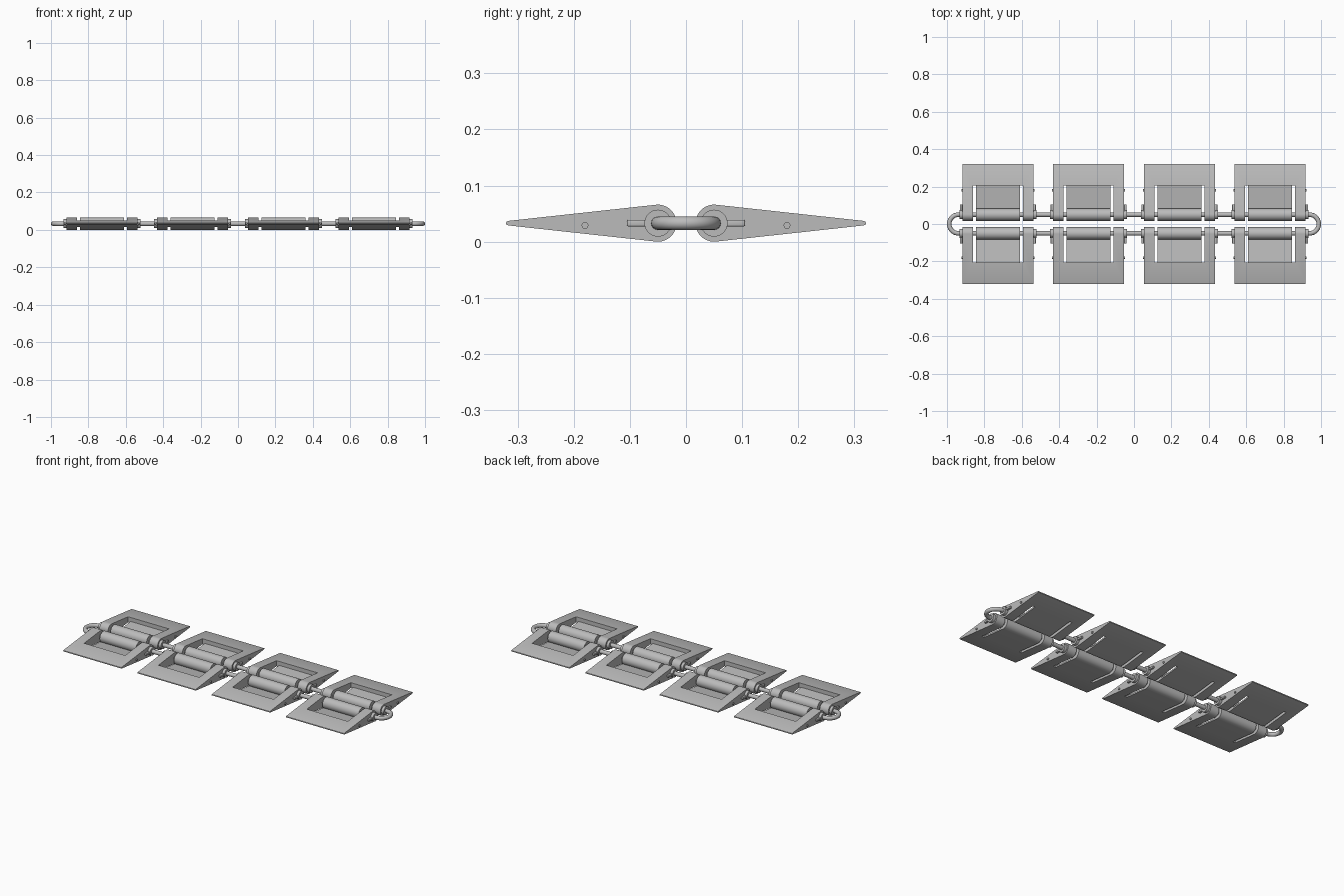
import bpy, bmesh, math
from mathutils import Matrix

if "Cube" in bpy.data.objects:
    bpy.data.objects.remove(bpy.data.objects["Cube"])

GREY = bpy.data.materials.new("plain_grey")
GREY.use_nodes = True
GREY.diffuse_color = (0.5, 0.5, 0.5, 1)
GREY.node_tree.nodes["Principled BSDF"].inputs["Base Color"].default_value = (0.5, 0.5, 0.5, 1)

HUB_Y, HUB_R, MID = 0.05, 0.033, 0.033
HALF, OPEN, FLAP = 0.19, 0.134, 0.118   # half widths of blade, window and flap
WINDOW_Y = 0.205
TIP_Y, TIP_Z = 0.317, 0.004
TANGENT = math.radians(84)


def finish(mesh):
    mesh.materials.clear()
    mesh.materials.append(GREY)
    mesh.polygons.foreach_set("use_smooth", [True] * len(mesh.polygons))
    mesh.set_sharp_from_angle(angle=math.radians(30))
    return mesh


def add(name, mesh, matrix=Matrix()):
    ob = bpy.data.objects.new(name, mesh)
    bpy.context.scene.collection.objects.link(ob)
    ob.matrix_world = matrix
    return ob


def to_mesh(name, bm):
    mesh = bpy.data.meshes.new(name)
    bm.to_mesh(mesh)
    bm.free()
    return finish(mesh)


def prism(name, profile, half):
    """Extrude a (y, z) profile along x, centred on x = 0."""
    bm = bmesh.new()
    face = bm.faces.new([bm.verts.new((-half, y, z)) for y, z in profile])
    new = bmesh.ops.extrude_face_region(bm, geom=[face])["geom"]
    verts = [v for v in new if isinstance(v, bmesh.types.BMVert)]
    bmesh.ops.translate(bm, verts=verts, vec=(2 * half, 0, 0))
    bmesh.ops.recalc_face_normals(bm, faces=bm.faces)
    return to_mesh(name, bm)


def rod_x(name, radius, x0, x1, y, z):
    """Cylinder along x."""
    bm = bmesh.new()
    place = Matrix.Translation(((x0 + x1) / 2, y, z)) @ Matrix.Rotation(math.pi / 2, 4, "Y")
    bmesh.ops.create_cone(bm, cap_ends=True, segments=32, radius1=radius,
                          radius2=radius, depth=x1 - x0, matrix=place)
    return to_mesh(name, bm)


def box(name, size, centre, bevel=0):
    bm = bmesh.new()
    bmesh.ops.create_cube(bm, size=1, matrix=Matrix.Translation(centre) @ Matrix.Diagonal((*size, 1)))
    if bevel:
        bmesh.ops.bevel(bm, geom=bm.edges[:], offset=bevel, segments=3, affect="EDGES", profile=0.5)
    return to_mesh(name, bm)


def hub_arc(start, end, steps=36):
    angles = [start + (end - start) * i / steps for i in range(steps + 1)]
    return [(HUB_Y + HUB_R * math.cos(a), MID + HUB_R * math.sin(a)) for a in angles]


# Blade frame: wedge profile with the window cut out
wedge = hub_arc(TANGENT, 2 * math.pi - TANGENT)
wedge += [(TIP_Y, MID - TIP_Z)]
wedge += [(TIP_Y + TIP_Z * math.cos(a), MID + TIP_Z * math.sin(a)) for a in (-0.8, 0, 0.8)]
wedge += [(TIP_Y, MID + TIP_Z)]
blank = add("blade_blank", prism("blade_blank", wedge, HALF))
cutter = add("window_cutter", box("window_cutter", (2 * OPEN, WINDOW_Y + 0.1, 0.2),
                                  (0, (WINDOW_Y - 0.1) / 2, MID)))
cutter.hide_render = True
cut = blank.modifiers.new("window", "BOOLEAN")
cut.operation, cut.solver, cut.object = "DIFFERENCE", "EXACT", cutter
frame = bpy.data.meshes.new_from_object(blank.evaluated_get(bpy.context.evaluated_depsgraph_get()))
finish(frame)
for helper in (blank, cutter):
    bpy.data.objects.remove(helper)

# Flap: middle hub barrel with a thin floor flush with the underside
low_y = HUB_Y + HUB_R * math.cos(TANGENT)
low_z = MID - HUB_R * math.sin(TANGENT)
end_y = WINDOW_Y + 0.001
end_z = low_z + (MID - TIP_Z - low_z) * (end_y - low_y) / (TIP_Y - low_y)
flap = prism("flap", hub_arc(math.radians(-40), 2 * math.pi - TANGENT)
             + [(end_y, end_z), (end_y, end_z + 0.009)], FLAP)

parts = {"blade_frame": frame, "blade_flap": flap}

# Side fittings: collar, lever stub and stop pin on both ends
for side, s in (("left", 1), ("right", -1)):
    def span(a, b):
        return sorted((s * a, s * b))
    parts[side + "_collar"] = rod_x("collar", 0.024, *span(HALF - 0.01, HALF + 0.016), HUB_Y, MID)
    parts[side + "_stop_pin"] = rod_x("stop_pin", 0.006, *span(HALF - 0.01, HALF + 0.005), 0.18, 0.029)
    parts[side + "_lever"] = box("lever", (0.013, 0.045, 0.012),
                                 (s * (HALF + 0.0065), 0.0825, MID), 0.003)

# Four columns, each with a back and a front blade
for column in range(4):
    x = (column - 1.5) * 0.485
    for row, angle in (("back", 0), ("front", math.pi)):
        place = Matrix.Translation((x, 0, 0)) @ Matrix.Rotation(angle, 4, "Z")
        for part, mesh in parts.items():
            add(f"{row}_{part}_{column + 1}", mesh, place)

# Loop rod: closed track through all hubs
ROD_R, BEND_X = 0.012, 0.938
path = []
for s in (1, -1):
    for i in range(25):
        a = -math.pi / 2 + math.pi * i / 24
        path.append((s * (BEND_X + HUB_Y * math.cos(a)), s * HUB_Y * math.sin(a), MID, 1))
curve = bpy.data.curves.new("loop_path", "CURVE")
curve.dimensions = "3D"
curve.bevel_depth, curve.bevel_resolution = ROD_R, 6
spline = curve.splines.new("POLY")
spline.points.add(len(path) - 1)
for point, co in zip(spline.points, path):
    point.co = co
spline.use_cyclic_u = True
guide = add("loop_path", curve)
loop = bpy.data.meshes.new_from_object(guide.evaluated_get(bpy.context.evaluated_depsgraph_get()))
bpy.data.objects.remove(guide)
add("loop_rod", finish(loop))
